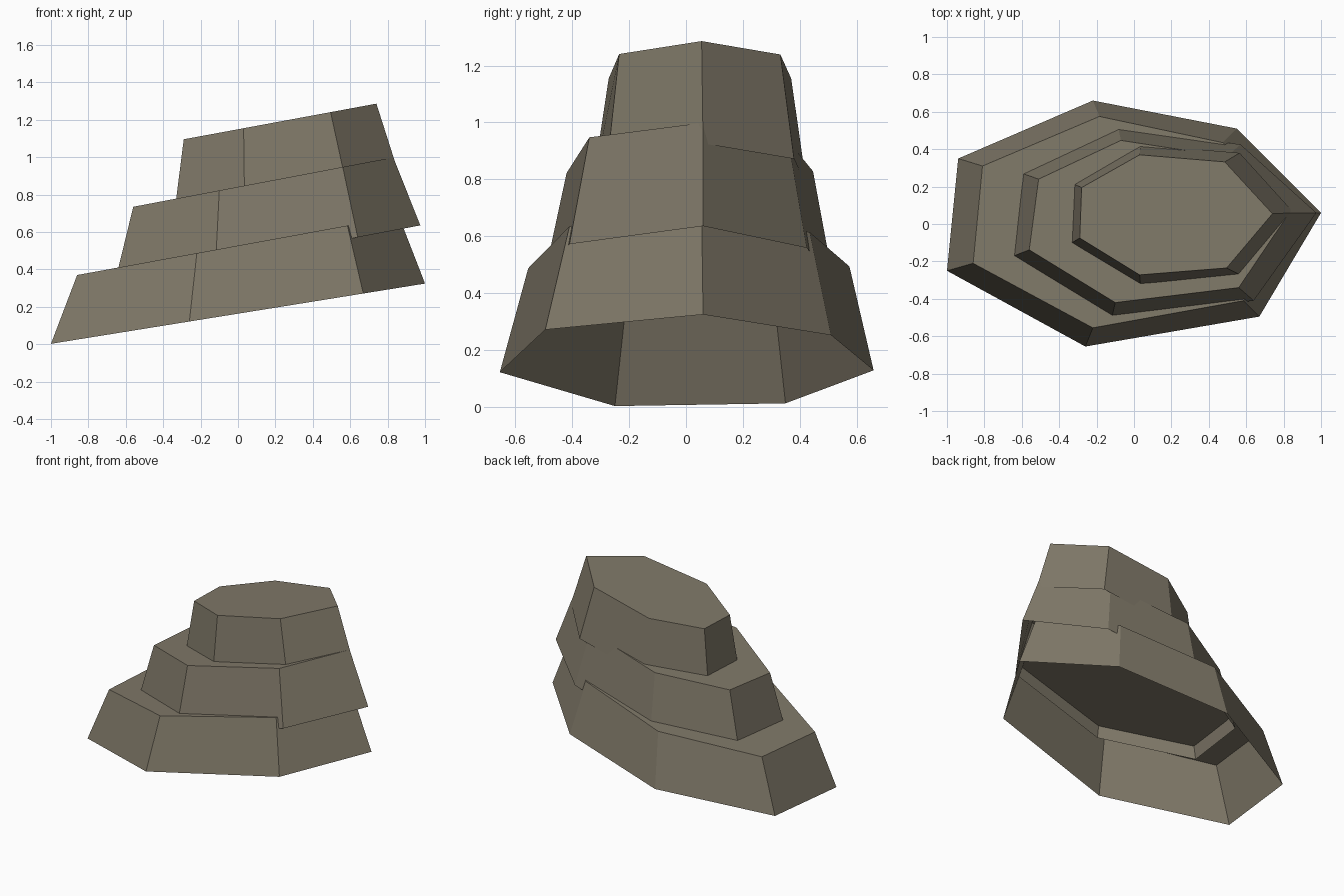
import bpy, bmesh

if "Cube" in bpy.data.objects:
    bpy.data.objects.remove(bpy.data.objects["Cube"])

stone = bpy.data.materials.new("grey brown stone")
stone.diffuse_color = (0.215, 0.19, 0.14, 1)
stone.use_nodes = True
stone.node_tree.nodes["Principled BSDF"].inputs["Base Color"].default_value = stone.diffuse_color


def tier(name, low, high, low_plane, high_plane):
    """Tapered seven-sided shell, open below; each plane is (z at x=0, slope along x)."""
    bm = bmesh.new()
    rings = []
    for ring, (z0, slope) in ((low, low_plane), (high, high_plane)):
        rings.append([bm.verts.new((x, y, z0 + slope * x)) for x, y in ring])
    a, b = rings
    n = len(a)
    for i in range(n):
        j = (i + 1) % n
        bm.faces.new((a[i], a[j], b[j], b[i]))
    bm.faces.new(b)
    mesh = bpy.data.meshes.new(name)
    bm.to_mesh(mesh)
    bm.free()
    mesh.materials.append(stone)
    obj = bpy.data.objects.new(name, mesh)
    bpy.context.collection.objects.link(obj)


# Outlines run counter-clockwise from the pointed end
tier("lower_tier",
     [(1, .06), (.55, .51), (-.22, .66), (-.94, .35), (-1, -.25), (-.26, -.655), (.67, -.495)],
     [(.86, .055), (.475, .435), (-.185, .575), (-.81, .31), (-.86, -.21), (-.22, -.555), (.585, -.41)],
     (.163, .161), (.527, .183))

tier("middle_tier",
     [(.975, .06), (.57, .425), (-.085, .52), (-.61, .275), (-.66, -.177), (-.12, -.505), (.64, -.41)],
     [(.83, .06), (.495, .36), (-.07, .447), (-.51, .24), (-.56, -.138), (-.10, -.42), (.56, -.34)],
     (.45, .19), (.841, .19))

tier("upper_tier",
     [(.855, .06), (.565, .38), (.035, .425), (-.325, .215), (-.34, -.105), (.035, -.33), (.575, -.275)],
     [(.74, .055), (.485, .332), (.03, .37), (-.28, .195), (-.29, -.075), (.03, -.272), (.495, -.235)],
     (.766, .187), (1.149, .185))
